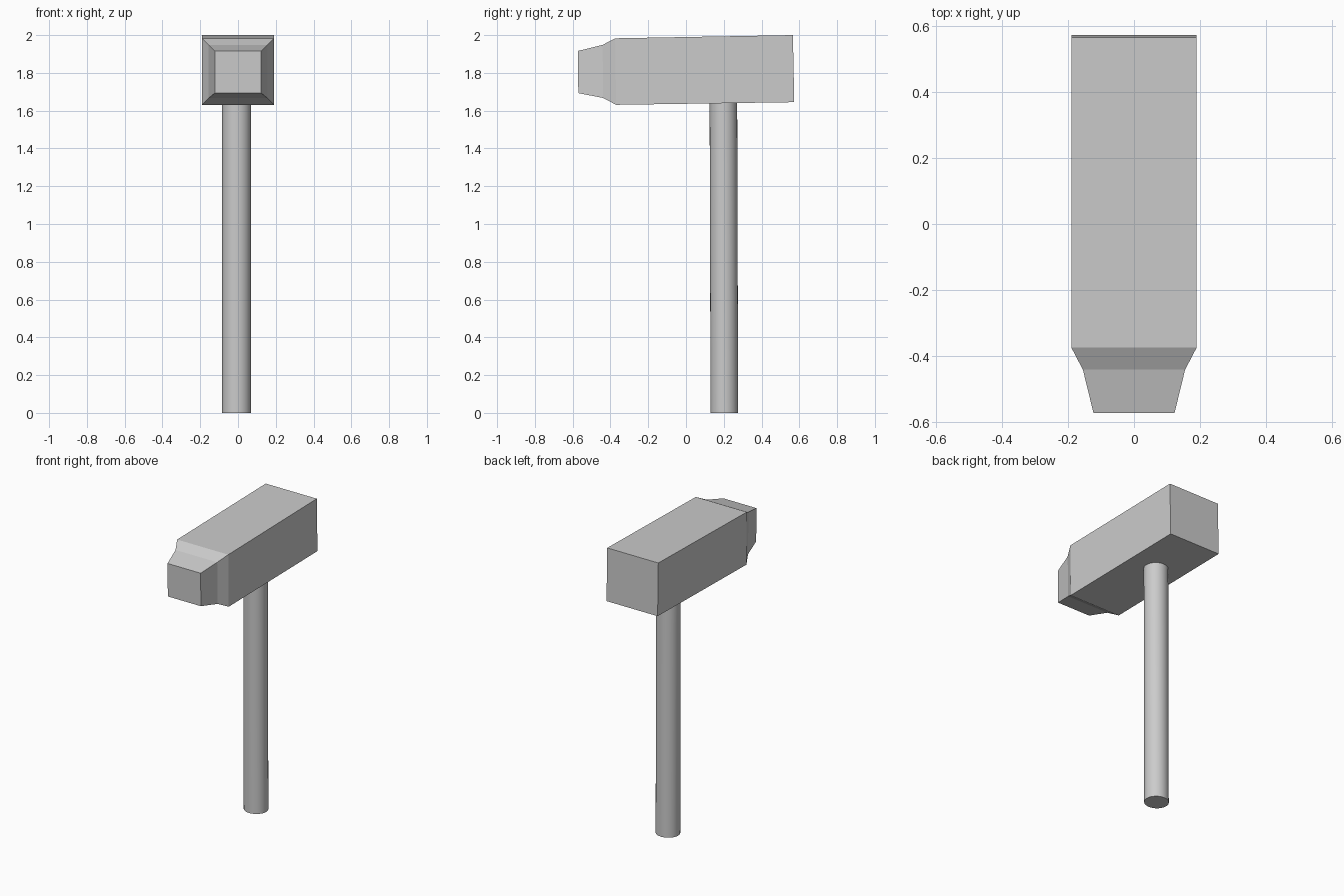
import bpy, bmesh, math

if "Cube" in bpy.data.objects:
    bpy.data.objects.remove(bpy.data.objects["Cube"])


def loft(name, rings):
    """Bridge equal-length point rings into a capped solid."""
    bm = bmesh.new()
    loops = [[bm.verts.new(p) for p in ring] for ring in rings]
    n = len(loops[0])
    for a, b in zip(loops, loops[1:]):
        for i in range(n):
            j = (i + 1) % n
            bm.faces.new((a[i], a[j], b[j], b[i]))
    bm.faces.new(loops[0])
    bm.faces.new(loops[-1])
    bmesh.ops.recalc_face_normals(bm, faces=bm.faces)
    mesh = bpy.data.meshes.new(name)
    bm.to_mesh(mesh)
    bm.free()
    obj = bpy.data.objects.new(name, mesh)
    bpy.context.collection.objects.link(obj)
    return obj


# Hammer head: square sections (half width, y top, z top, y bottom, z bottom), slightly tilted
sections = [
    (0.123, -0.573, 1.916, -0.570, 1.693),
    (0.155, -0.442, 1.948, -0.438, 1.667),
    (0.190, -0.375, 1.983, -0.370, 1.631),
    (0.190, 0.566, 2.000, 0.573, 1.645),
]
loft("hammer_head", [
    [(-w, yt, zt), (w, yt, zt), (w, yb, zb), (-w, yb, zb)]
    for w, yt, zt, yb, zb in sections
])

# Handle: round shaft leaning very slightly, ending just inside the head
SIDES = 32
handle = loft("handle", [
    [(-0.008 + 0.076 * math.cos(2 * math.pi * i / SIDES),
      cy + 0.073 * math.sin(2 * math.pi * i / SIDES), z) for i in range(SIDES)]
    for cy, z in ((0.203, 0.0), (0.198, 1.66))
])
bpy.context.view_layer.objects.active = handle
handle.select_set(True)
bpy.ops.object.shade_smooth_by_angle(angle=math.radians(40))
